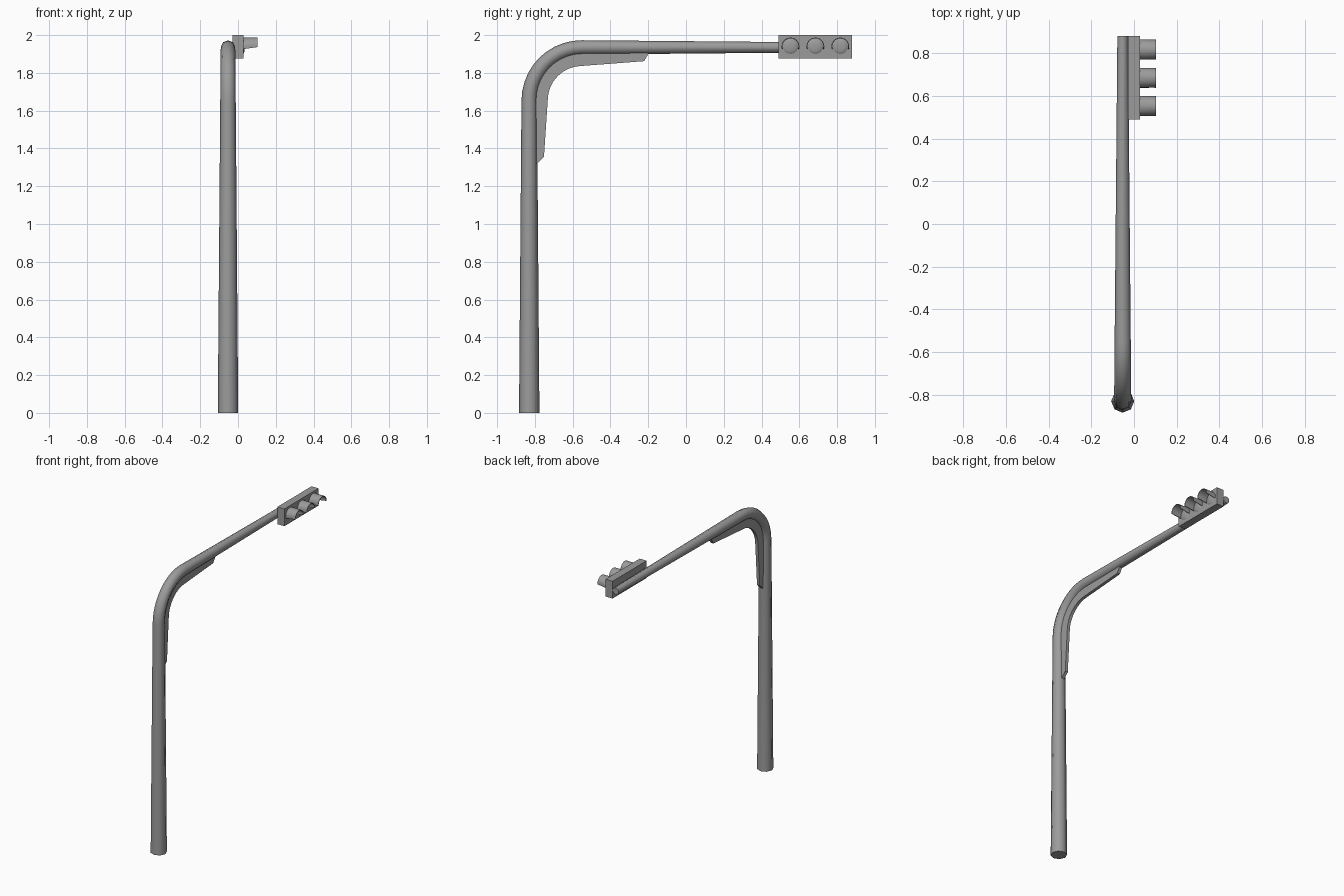
import bpy, bmesh, math
from mathutils import Vector

if "Cube" in bpy.data.objects:
    bpy.data.objects.remove(bpy.data.objects["Cube"])

grey = bpy.data.materials.new("metal grey")
grey.use_nodes = True
tone = (0.33, 0.33, 0.33, 1)
grey.diffuse_color = tone
grey.node_tree.nodes["Principled BSDF"].inputs["Base Color"].default_value = tone

POLE_X, POLE_Y, ARM_Z = -0.053, -0.83, 1.935
BEND = 0.28
BEND_Y, BEND_Z = POLE_Y + BEND, ARM_Z - BEND


def finish(name, bm, smooth=None):
    bmesh.ops.recalc_face_normals(bm, faces=bm.faces)
    mesh = bpy.data.meshes.new(name)
    bm.to_mesh(mesh)
    bm.free()
    mesh.materials.append(grey)
    obj = bpy.data.objects.new(name, mesh)
    bpy.context.collection.objects.link(obj)
    if smooth:
        bpy.ops.object.select_all(action='DESELECT')
        obj.select_set(True)
        bpy.context.view_layer.objects.active = obj
        bpy.ops.object.shade_smooth_by_angle(angle=math.radians(smooth))
    return obj


def skin(bm, rings, closed=True):
    """Bridge consecutive rings of vertices with quads."""
    for a, b in zip(rings, rings[1:]):
        n = len(a)
        for i in range(n if closed else n - 1):
            j = (i + 1) % n
            bm.faces.new((a[i], a[j], b[j], b[i]))


def bend_arc(radius, steps):
    """Quarter turn from upright to horizontal, as (y, z, angle)."""
    for i in range(steps + 1):
        t = math.pi / 2 * i / steps
        yield BEND_Y - radius * math.cos(t), BEND_Z + radius * math.sin(t), t


# Tapered pole with a bend into the arm: y, z, turn, radius
path = [(POLE_Y, 0, 0, 0.054)]
path += [(y, z, t, 0.041 - 0.002 * t) for y, z, t in bend_arc(BEND, 10)]
path += [(0.88, ARM_Z, math.pi / 2, 0.025)]
bm = bmesh.new()
rings = []
for y, z, t, r in path:
    ring = []
    for k in range(8):
        a = math.tau * k / 8
        side = r * math.sin(a)
        ring.append(bm.verts.new((POLE_X + r * math.cos(a),
                                  y + side * math.cos(t), z - side * math.sin(t))))
    rings.append(ring)
skin(bm, rings)
bm.faces.new(rings[0])
bm.faces.new(rings[-1])
finish("pole_and_arm", bm, 60)

# Gusset plate following the inside of the bend
outer = [(-0.81, 1.30)] + [(y, z) for y, z, t in bend_arc(BEND - 0.02, 8)] + [(-0.19, 1.915)]
inner = [(-0.752, 1.355)] + [(y, z) for y, z, t in bend_arc(0.182, 8)] + [(-0.222, 1.862)]
bm = bmesh.new()
half = 0.011
rings = []
for (yo, zo), (yi, zi) in zip(outer, inner):
    rings.append([bm.verts.new((POLE_X + s * half, y, z))
                  for s, y, z in ((-1, yo, zo), (1, yo, zo), (1, yi, zi), (-1, yi, zi))])
skin(bm, rings)
bm.faces.new(rings[0])
bm.faces.new(rings[-1])
finish("gusset", bm, 30)

# Signal housing
bm = bmesh.new()
bmesh.ops.create_cube(bm, size=1)
bmesh.ops.scale(bm, vec=(0.056, 0.39, 0.125), verts=bm.verts)
bmesh.ops.translate(bm, vec=(0, 0.685, 1.9375), verts=bm.verts)
finish("signal_housing", bm)

# Three lamps, each a shallow domed lens under a hooded visor
for n, y in enumerate((0.553, 0.685, 0.817), 1):
    centre = Vector((0.028, y, 1.94))
    bm = bmesh.new()
    rings = []
    for r, x in ((0.043, -0.002), (0.036, 0.003), (0.022, 0.007)):
        rings.append([bm.verts.new(centre + Vector((x, r * math.cos(math.tau * k / 16),
                                                    r * math.sin(math.tau * k / 16))))
                      for k in range(16)])
    skin(bm, rings)
    bm.faces.new(rings[-1])
    finish(f"lens_{n}", bm, 40)

    bm = bmesh.new()
    rings = []
    for r, x, dip in ((0.043, 0, 18), (0.043, 0.076, 4), (0.047, 0.076, 4), (0.047, 0, 18)):
        ring = []
        for k in range(15):
            a = math.radians(-dip + (180 + 2 * dip) * k / 14)
            ring.append(bm.verts.new(centre + Vector((x, r * math.cos(a), r * math.sin(a)))))
        rings.append(ring)
    skin(bm, rings + rings[:1], closed=False)
    for end in (0, -1):
        bm.faces.new([ring[end] for ring in rings])
    finish(f"visor_{n}", bm, 40)
